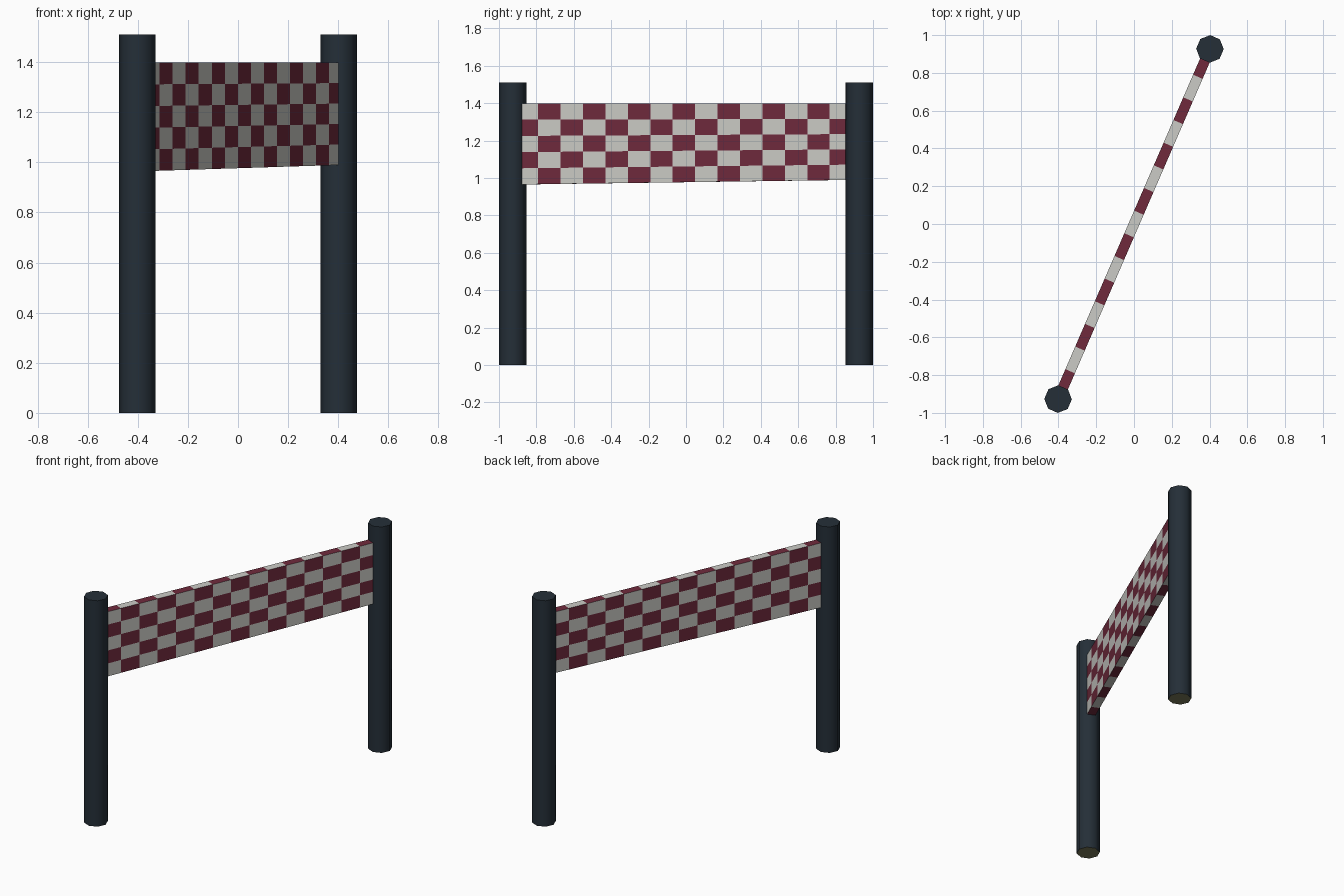
import bpy, bmesh, math

if "Cube" in bpy.data.objects:
    bpy.data.objects.remove(bpy.data.objects["Cube"])

PX, PY = 0.402, 0.927            # post centre
R, H = 0.073, 1.51               # post radius and height
ANGLE = math.atan2(PY, PX)       # direction of the banner seen from above


def material(name, rgb):
    m = bpy.data.materials.new(name)
    m.diffuse_color = (*rgb, 1.0)
    m.use_nodes = True
    m.node_tree.nodes["Principled BSDF"].inputs["Base Color"].default_value = m.diffuse_color
    return m


dark = material("dark_slate", (0.018, 0.028, 0.039))
olive = material("olive_grey", (0.19, 0.19, 0.10))
white = material("off_white", (0.60, 0.60, 0.565))
red = material("wine_red", (0.16, 0.023, 0.046))


def add_object(name, bm, mats):
    bmesh.ops.recalc_face_normals(bm, faces=bm.faces)
    mesh = bpy.data.meshes.new(name)
    bm.to_mesh(mesh)
    bm.free()
    for m in mats:
        mesh.materials.append(m)
    ob = bpy.data.objects.new(name, mesh)
    bpy.context.collection.objects.link(ob)
    return ob


# Eight-sided posts, smooth sides with flat caps
def post(name, sign):
    bm = bmesh.new()
    bmesh.ops.create_cone(bm, cap_ends=True, segments=8,
                          radius1=R, radius2=R, depth=H)
    bmesh.ops.recalc_face_normals(bm, faces=bm.faces)
    for f in bm.faces:
        f.smooth = abs(f.normal.z) < 0.5
        f.material_index = 1 if f.normal.z < -0.5 else 0
    ob = add_object(name, bm, [dark, olive])
    ob.location = (sign * PX, sign * PY, H / 2)
    ob.rotation_euler.z = ANGLE + math.pi / 8


post("front_post", -1)
post("back_post", 1)

# Chequered banner: 15 x 5 cells on both faces, lower edge slightly sloped
COLS, ROWS = 15, 5
CELL, HALF_T = 0.1307, 0.0275
TOP, LOW_A, LOW_B = 1.398, 0.965, 0.99

bm = bmesh.new()
grid = {}
for side in (-1, 1):
    for c in range(COLS + 1):
        t = c / COLS
        low = LOW_A + (LOW_B - LOW_A) * t
        for r in range(ROWS + 1):
            z = TOP + (low - TOP) * r / ROWS
            grid[side, c, r] = bm.verts.new(
                ((c - COLS / 2) * CELL, side * HALF_T, z))


def quad(keys, is_red):
    f = bm.faces.new([grid[k] for k in keys])
    f.material_index = int(is_red)


# The chequer pattern wraps round every edge
for c in range(COLS):
    for r in range(ROWS):
        for s in (-1, 1):
            quad([(s, c, r), (s, c + 1, r), (s, c + 1, r + 1), (s, c, r + 1)],
                 (c + r) % 2 == 1)
    for r in (0, ROWS):
        quad([(-1, c, r), (-1, c + 1, r), (1, c + 1, r), (1, c, r)],
             c % 2 == 0)
for r in range(ROWS):
    for c in (0, COLS):
        quad([(-1, c, r), (1, c, r), (1, c, r + 1), (-1, c, r + 1)],
             r % 2 == 0)

banner = add_object("banner", bm, [white, red])
banner.rotation_euler.z = ANGLE
